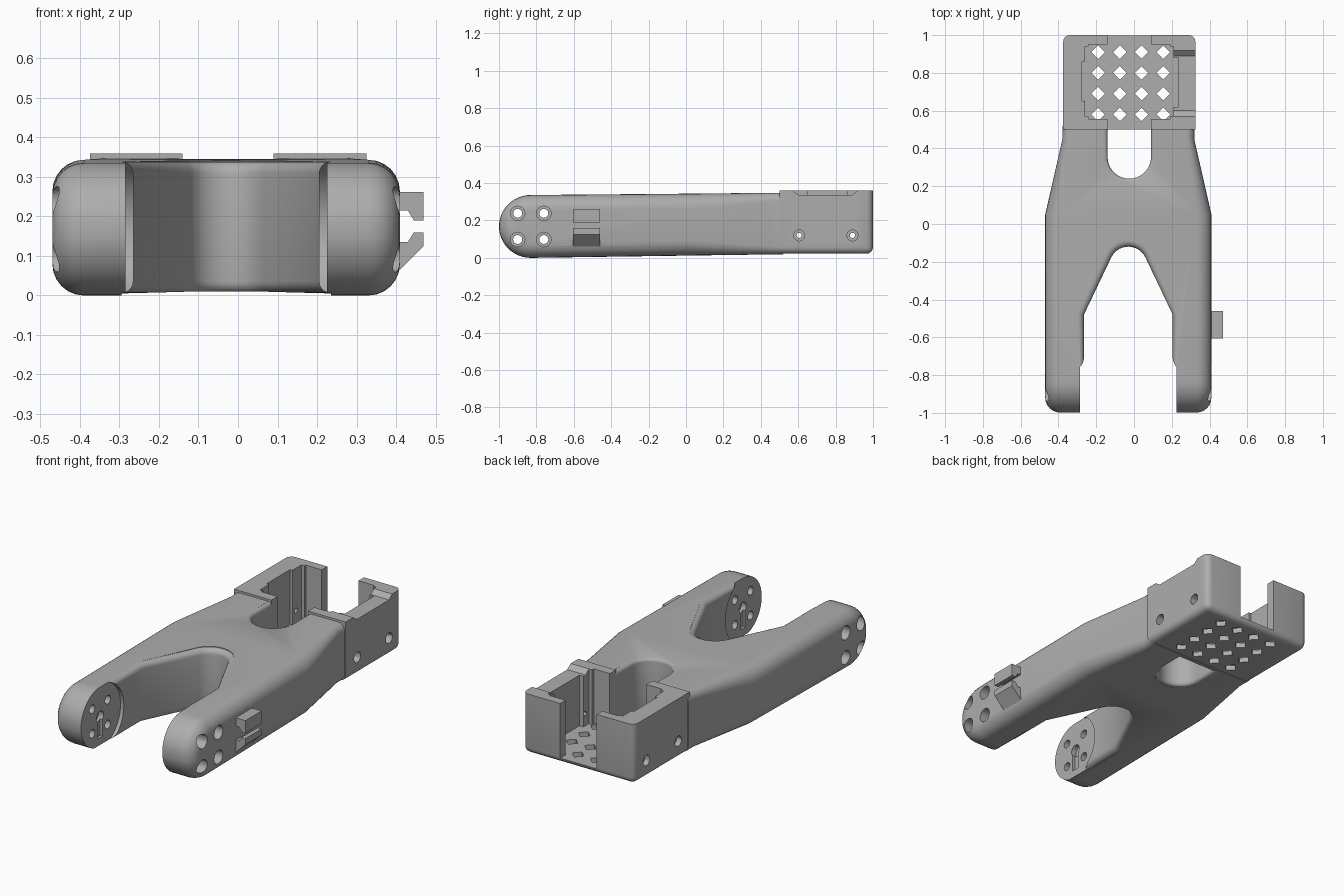
import bpy, bmesh
from math import sin, cos, pi, radians
from mathutils import Vector, Matrix

cube = bpy.data.objects.get("Cube")
if cube:
    bpy.data.objects.remove(cube, do_unlink=True)

MID = -0.03          # symmetry plane of the arm in x
TIP_Y, TIP_Z = -0.83, 0.168

grey = bpy.data.materials.new("light_grey")
grey.use_nodes = True
grey.diffuse_color = (0.42, 0.42, 0.42, 1)
grey.node_tree.nodes["Principled BSDF"].inputs["Base Color"].default_value = (0.42, 0.42, 0.42, 1)


def make(name, bm):
    bmesh.ops.recalc_face_normals(bm, faces=bm.faces)
    mesh = bpy.data.meshes.new(name)
    bm.to_mesh(mesh)
    bm.free()
    mesh.materials.append(grey)
    obj = bpy.data.objects.new(name, mesh)
    bpy.context.collection.objects.link(obj)
    return obj


def loft(bm, rings, caps=True):
    loops = [[bm.verts.new(p) for p in ring] for ring in rings]
    n = len(loops[0])
    for a, b in zip(loops, loops[1:]):
        for i in range(n):
            j = (i + 1) % n
            bm.faces.new((a[i], a[j], b[j], b[i]))
    if caps:
        bm.faces.new(loops[0])
        bm.faces.new(loops[-1])
    return loops


def add_box(bm, x0, x1, y0, y1, z0, z1):
    base = [(x0, y0), (x1, y0), (x1, y1), (x0, y1)]
    loft(bm, [[(x, y, z) for x, y in base] for z in (z0, z1)])


def add_rod(bm, x0, x1, y, z, r, sides=16):
    ring = [(y + r * cos(2 * pi * i / sides), z + r * sin(2 * pi * i / sides)) for i in range(sides)]
    loft(bm, [[(x, a, b) for a, b in ring] for x in (x0, x1)])


def combine(target, tool, operation):
    mod = target.modifiers.new("cut", "BOOLEAN")
    mod.operation, mod.solver, mod.object = operation, "EXACT", tool
    bpy.context.view_layer.objects.active = target
    bpy.ops.object.modifier_apply(modifier=mod.name)
    bpy.data.objects.remove(tool, do_unlink=True)


def cut(target, builder):
    bm = bmesh.new()
    builder(bm)
    combine(target, make("cutter", bm), "DIFFERENCE")


# Arm body: side profile lofted across x with rounded rims
def bottom(y):
    return 0.012 + 0.014 * y


def top(y):
    return 0.343 + 0.010 * y


def layer(side, a):
    pts_low, pts_high = [], []
    off = 0.08 * (1 - sin(a))
    inset = 0.08 * (1 - cos(a))
    x_of = lambda wide, d: MID + side * (wide - d)
    for k in range(1, 13):
        t = k / 12 * pi / 2
        y = TIP_Y - (0.17 - off) * cos(t)
        h = (0.168 - off) * sin(t)
        pts_low.append((x_of(0.44, inset), y, TIP_Z - h))
        pts_high.append((x_of(0.44, inset), y, TIP_Z + h))
    for y, wide, scale in ((0.05, 0.44, 1), (0.45, 0.349, 0.55), (0.52, 0.349, 0.5)):
        pts_low.append((x_of(wide, inset * scale), y, bottom(y) + off * scale))
        pts_high.append((x_of(wide, inset * scale), y, top(y) - off * scale))
    return pts_low + pts_high[::-1]


bm = bmesh.new()
angles = [i / 6 * pi / 2 for i in range(7)]
rings = [layer(-1, a) for a in angles] + [layer(1, a) for a in angles[::-1]]
loops = loft(bm, rings, caps=False)
for ring in (loops[0], loops[-1]):
    n = len(ring)
    for i in range(n // 2 - 1):
        bm.faces.new((ring[i], ring[i + 1], ring[n - 2 - i], ring[n - 1 - i]))
# the rims run from the flat sides (a = 0) to the full profile
arm = make("wishbone_arm", bm)

# Rear housing block
bm = bmesh.new()
add_box(bm, -0.375, 0.325, 0.5, 1.0, 0.022, 0.36)
soft = []
for e in bm.edges:
    m = (e.verts[0].co + e.verts[1].co) / 2
    low = m.z < 0.03 and m.y > 0.51
    back_corner = abs(m.z - 0.191) < 0.01 and m.y > 0.99
    if low or back_corner:
        soft.append(e)
bmesh.ops.bevel(bm, geom=soft, offset=0.035, segments=4, profile=0.5, affect="EDGES")
combine(arm, make("housing", bm), "UNION")


# Open notch cutter with rounded rims
def notch(path, r, z0, z1):
    pts = [Vector(p) for p in path]
    normals = []
    for i, p in enumerate(pts):
        dirs = []
        if i:
            dirs.append((p - pts[i - 1]).normalized())
        if i < len(pts) - 1:
            dirs.append((pts[i + 1] - p).normalized())
        ns = [Vector((-d.y, d.x)) for d in dirs]
        m = sum(ns, Vector((0, 0))).normalized()
        normals.append(m / m.dot(ns[0]))
    steps = [i / 5 * pi / 2 for i in range(6)]
    levels = [(z0 - 0.1, r)] + [(z0 + r - r * sin(a), r - r * cos(a)) for a in steps[::-1]]
    levels += [(z1 - r + r * sin(a), r - r * cos(a)) for a in steps] + [(z1 + 0.1, r)]

    def build(bm):
        loft(bm, [[(p.x + n.x * d, p.y + n.y * d, z) for p, n in zip(pts, normals)] for z, d in levels])
    return build


def arc(cx, cy, r, a0, a1, n):
    return [(cx + r * cos(radians(a0 + (a1 - a0) * i / n)), cy + r * sin(radians(a0 + (a1 - a0) * i / n)))
            for i in range(n + 1)]


fork = [(-0.265, -1.1), (-0.265, -0.48)] + arc(MID, -0.22, 0.1, 154, 26, 14) + [(0.205, -0.48), (0.205, -1.1)]
cut(arm, notch(fork, 0.03, 0.006, 0.339))
saddle = [(0.09, 0.5)] + arc(-0.025, 0.355, 0.115, 0, -180, 18) + [(-0.14, 0.5)]
cut(arm, notch(saddle, 0.02, 0.017, 0.347))

# Housing pocket, rear slot, wall grooves and lowered wall
FLOOR = 0.05
for box in ((-0.14, 0.09, 0.45, 1.1), (-0.26, 0.21, 0.57, 0.94), (-0.275, 0.0, 0.65, 0.86),
            (0.0, 0.235, 0.62, 0.88), (-0.24, 0.19, 0.555, 0.95)):
    cut(arm, lambda bm: add_box(bm, *box, FLOOR, 0.5))
dip = [(0.55, 0.375), (0.60, 0.337), (0.89, 0.337), (0.935, 0.375)]
cut(arm, lambda bm: loft(bm, [[(x, y, z) for y, z in dip] for x in (0.15, 0.4)]))


# Diamond vents in the floor
def vents(bm):
    for i in range(4):
        for j in range(4):
            x, y, s = -0.19 + 0.115 * i, 0.58 + 0.11 * j, 0.036
            ring = [(x + s, y), (x, y + s), (x - s, y), (x, y - s)]
            loft(bm, [[(a, b, z) for a, b in ring] for z in (-0.05, FLOOR + 0.003)])


cut(arm, vents)

# Hub recesses, screw holes and side holes, mirrored on both sides
for side in (-1, 1):
    at = lambda d: MID + side * d
    cut(arm, lambda bm: add_rod(bm, at(0.255), at(0.15), TIP_Y, TIP_Z, 0.185, 48))
    cut(arm, lambda bm: add_rod(bm, at(0.285), at(0.15), TIP_Y, TIP_Z, 0.032, 20))
    cut(arm, lambda bm: add_box(bm, *sorted((at(0.2), at(0.27))), TIP_Y - 0.022, TIP_Y + 0.022, 0.05, TIP_Z))

    def screws(bm, r, d0, d1):
        for y in (-0.07, 0.07):
            for z in (-0.07, 0.07):
                add_rod(bm, at(d0), at(d1), TIP_Y + y, TIP_Z + z, r)
    cut(arm, lambda bm: screws(bm, 0.024, 0.15, 0.5))
    cut(arm, lambda bm: screws(bm, 0.039, 0.33, 0.5))

    def pins(bm, r, d0):
        for y in (0.605, 0.89):
            add_rod(bm, at(d0), at(0.45), y, 0.12, r, 12)
    cut(arm, lambda bm: pins(bm, 0.014, 0.2))
    cut(arm, lambda bm: pins(bm, 0.03, 0.315))

# Cable clip: two hooked jaws on the left leg
bm = bmesh.new()
upper = [(0.40, 0.262), (0.47, 0.262), (0.47, 0.19), (0.445, 0.19), (0.43, 0.215), (0.40, 0.215)]
lower = [(0.40, 0.055), (0.41, 0.065), (0.47, 0.125), (0.47, 0.16), (0.445, 0.16), (0.43, 0.135), (0.40, 0.135)]
for jaw in (upper, lower):
    loft(bm, [[(x, y, z) for x, z in jaw] for y in (-0.605, -0.46)])
clip = make("cable_clip", bm)

# Smooth shading with crisp edges
bpy.ops.object.select_all(action="DESELECT")
arm.select_set(True)
bpy.context.view_layer.objects.active = arm
bpy.ops.object.shade_smooth_by_angle(angle=radians(30))
